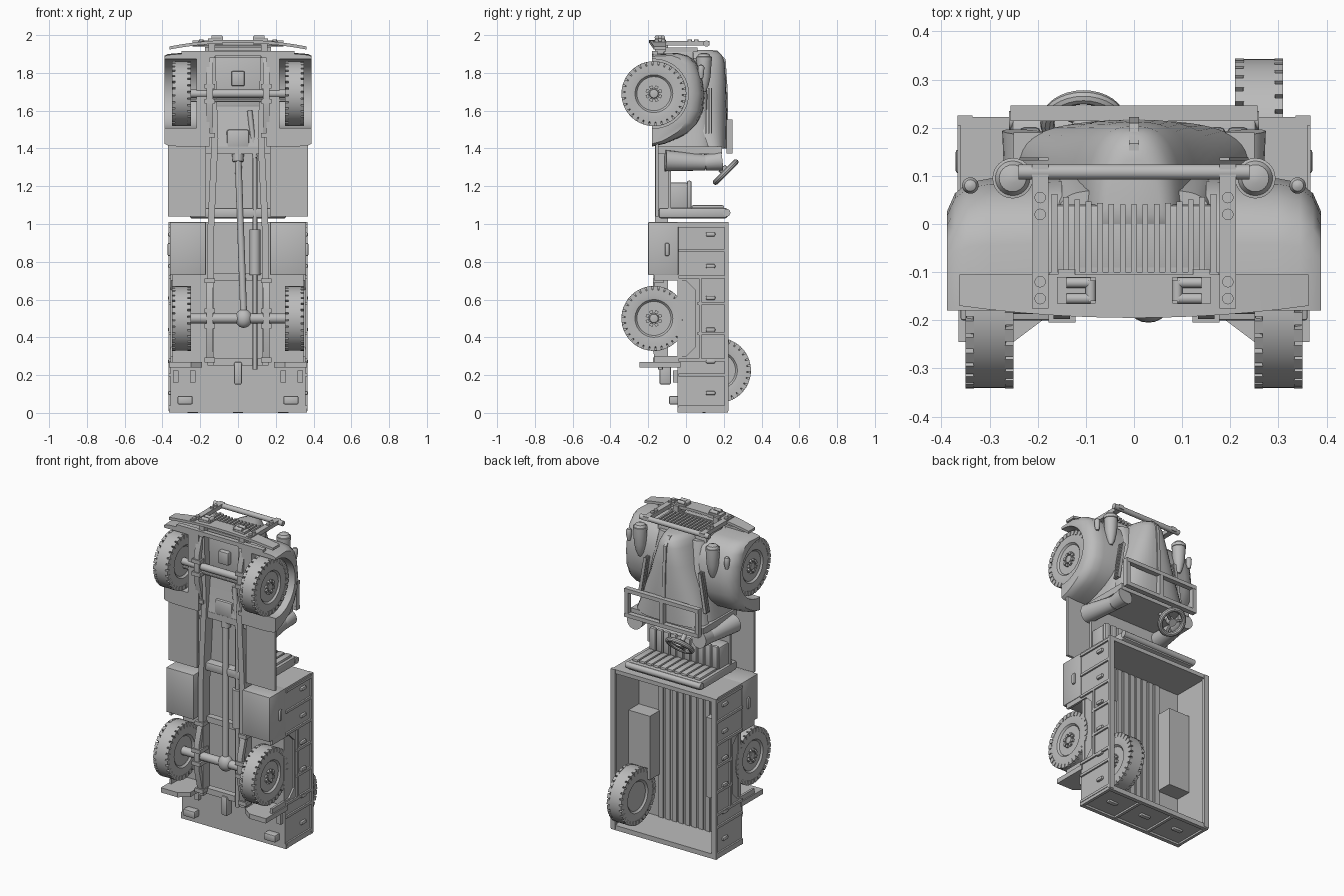
import bpy, bmesh, math
from mathutils import Vector, Matrix

cube = bpy.data.objects.get("Cube")
if cube:
    bpy.data.objects.remove(cube, do_unlink=True)

grey = bpy.data.materials.new("plain grey")
grey.use_nodes = True
COLOUR = (0.5, 0.5, 0.5, 1)
grey.diffuse_color = COLOUR
grey.node_tree.nodes["Principled BSDF"].inputs["Base Color"].default_value = COLOUR
parts = []
SIDES = ((1, "left"), (-1, "right"))


def finish(name, bm):
    bmesh.ops.recalc_face_normals(bm, faces=bm.faces[:])
    mesh = bpy.data.meshes.new(name)
    bm.to_mesh(mesh)
    bm.free()
    mesh.materials.append(grey)
    ob = bpy.data.objects.new(name, mesh)
    bpy.context.collection.objects.link(ob)
    parts.append(ob)
    return ob


def loft(name, rings):
    """Skin closed rings of equal length and cap both ends."""
    bm = bmesh.new()
    rows = [[bm.verts.new(p) for p in ring] for ring in rings]
    n = len(rows[0])
    for a, b in zip(rows, rows[1:]):
        for i in range(n):
            bm.faces.new((a[i], a[(i + 1) % n], b[(i + 1) % n], b[i]))
    bm.faces.new(rows[0])
    bm.faces.new(rows[-1])
    return finish(name, bm)


def box(name, xs, ys, zs, bevel=0):
    bm = bmesh.new()
    bmesh.ops.create_cube(bm, size=1)
    for v in bm.verts:
        v.co = [(r[0] + r[1]) / 2 + c * abs(r[1] - r[0]) for c, r in zip(v.co, (xs, ys, zs))]
    if bevel:
        bmesh.ops.bevel(bm, geom=bm.edges[:], offset=bevel, segments=2, affect='EDGES', profile=0.5)
    return finish(name, bm)


def prism(name, zy, x0, x1):
    return loft(name, [[(x, y, z) for z, y in zy] for x in (x0, x1)])


def beam(name, path, w, h):
    corners = ((-w, -h), (w, -h), (w, h), (-w, h))
    return loft(name, [[(x + a / 2, y + b / 2, z) for a, b in corners] for x, y, z in path])


def rod(name, p0, p1, r0, r1=None, seg=20):
    p0, p1 = Vector(p0), Vector(p1)
    d = p1 - p0
    bm = bmesh.new()
    m = Matrix.Translation((p0 + p1) / 2) @ d.to_track_quat('Z', 'Y').to_matrix().to_4x4()
    bmesh.ops.create_cone(bm, cap_ends=True, segments=seg, radius1=r0,
                          radius2=r0 if r1 is None else r1, depth=d.length, matrix=m)
    return finish(name, bm)


def ball(name, c, size):
    bm = bmesh.new()
    m = Matrix.Translation(c) @ Matrix.Diagonal((*size, 1))
    bmesh.ops.create_uvsphere(bm, u_segments=20, v_segments=12, radius=1, matrix=m)
    return finish(name, bm)


def circle(r, place, seg):
    turn = [2 * math.pi * i / seg for i in range(seg)]
    return [place(r * math.cos(t), r * math.sin(t)) for t in turn]


def lathe_x(name, profile, c, s):
    """Revolve (offset, radius) points about the x axis."""
    return loft(name, [circle(r, lambda a, b: (c[0] + s * o, c[1] + a, c[2] + b), 48) for o, r in profile])


def lathe_z(name, profile, x, y):
    """Revolve (height, radius) points about the z axis."""
    return loft(name, [circle(r, lambda a, b: (x + a, y + b, z), 24) for z, r in profile])


def studs(name, c, count, places, size):
    """Ring of blocks about the x axis; places are (x, radius, shift) per step."""
    bm = bmesh.new()
    for i in range(count):
        for x, r, shift in places:
            m = (Matrix.Translation(c) @ Matrix.Rotation(2 * math.pi * (i + shift) / count, 4, 'X')
                 @ Matrix.Translation((x, r, 0)) @ Matrix.Diagonal((*size, 1)))
            bmesh.ops.create_cube(bm, size=1, matrix=m)
    return finish(name, bm)


def wheel(name, c, s):
    lathe_x(name + "_tyre", [(-.036, .092), (-.046, .1), (-.049, .12), (-.048, .15), (-.034, .157), (-.033, .171),
                             (.033, .171), (.034, .157), (.048, .15), (.049, .12), (.046, .1), (.036, .092)], c, s)
    lathe_x(name + "_rim", [(-.015, .06), (-.04, .094), (.04, .094), (.034, .088), (.008, .08),
                            (.012, .052), (.03, .045), (.033, .026), (.045, .022), (.047, .012)], c, s)
    studs(name + "_tread", c, 30, [(k * .041, .158, k / 4) for k in (-1, 1)], (.018, .027, .027))
    studs(name + "_bolts", c, 8, [(s * .014, .066, 0), (s * .035, .036, .5)], (.024, .016, .018))


# Road wheels, fenders, lamps and everything mirrored
FRONT, REAR, AXLE = 1.69, .5, -.17
outline = [(1.9, -.18), (1.905, -.04), (1.89, .015), (1.85, .06), (1.78, .088), (1.69, .1), (1.6, .092),
           (1.53, .06), (1.48, .01), (1.45, -.05), (1.425, -.11), (1.41, -.18)]
side_panel = [(.02, .22), (1, .22), (1, -.04), (.73, -.04), (.73, -.17), (.7, -.17), (.7, 0), (.65, .05),
              (.35, .05), (.3, 0), (.3, -.17), (.25, -.17), (.25, -.045), (.02, -.045)]
for s, tag in SIDES:
    wheel(tag + "_front_wheel", (s * .3, AXLE, FRONT), s)
    wheel(tag + "_rear_wheel", (s * .3, AXLE, REAR), s)

    steps = ((.15, 1, 1), (.3, .98, 1), (.345, .95, .99), (.372, .87, .975), (.388, .74, .945))
    fender = loft(tag + "_front_fender", [[(s * x, -.18 + (y + .18) * ky, 1.67 + (z - 1.67) * kz)
                                           for z, y in outline] for x, ky, kz in steps])
    cutter = rod("arch_cutter", (s * .22, AXLE, FRONT), (s * .5, AXLE, FRONT), .183, seg=40)
    parts.remove(cutter)
    cutter.hide_render = True
    mod = fender.modifiers.new("arch", 'BOOLEAN')
    mod.operation, mod.object, mod.solver = 'DIFFERENCE', cutter, 'EXACT'
    bpy.context.view_layer.objects.active = fender
    bpy.ops.object.modifier_apply(modifier="arch")
    bpy.data.objects.remove(cutter, do_unlink=True)

    # Bullet lamps
    lathe_z(tag + "_headlamp", [(1.7, .01), (1.73, .024), (1.78, .035), (1.84, .039), (1.865, .039), (1.866, .042),
                                (1.885, .042), (1.886, .036), (1.9, .028), (1.906, .01)], s * .252, .095)
    lathe_z(tag + "_marker_lamp", [(1.77, .01), (1.8, .016), (1.83, .017), (1.84, .012), (1.844, .004)], s * .34, .08)

    # Running board and flared cowl pillar
    box(tag + "_running_board", (s * .17, s * .37), (-.162, -.145), (1.04, 1.45))
    rod(tag + "_cowl_pillar", (s * .255, -.11, 1.335), (s * .228, .1, 1.325), .056, .042)
    rod(tag + "_cowl_pillar_top", (s * .228, .1, 1.325), (s * .222, .19, 1.335), .042, .052)

    # Frame rail, springs and hangers
    beam(tag + "_frame_rail", [(s * .145, -.13, .25), (s * .145, -.13, .95), (s * .122, -.13, 1.45),
                               (s * .14, -.13, 1.97)], .035, .07)
    for end, mid in (("front", FRONT), ("rear", REAR)):
        beam(f"{tag}_{end}_spring", [(s * .15, -.15, mid - .22), (s * .15, -.185, mid - .08),
                                     (s * .15, -.185, mid + .08), (s * .15, -.15, mid + .2)], .035, .025)
        for dz in (-.22, -.04, .04, .2):
            box(f"{tag}_{end}_spring_clamp", (s * .122, s * .178),
                (-.205 if abs(dz) < .1 else -.175, -.12), (mid + dz - .012, mid + dz + .012))

    # Cargo bed side with ribs, loops, wheel box and flange
    prism(tag + "_bed_side", side_panel, s * .343, s * .357)
    box(tag + "_bed_flange", (s * .335, s * .367), (.205, .225), (.01, 1.01))
    for z in (.03, .2, .28, .42, .58, .72, .86, .99):
        box(tag + "_bed_rib", (s * .35, s * .367), (.06 if .3 < z < .7 else -.04, .215), (z - .008, z + .008))
    box(tag + "_bed_waist_rail", (s * .35, s * .367), (.068, .082), (.28, .72))
    for i in range(6):
        z = .105 + i * .168
        box(tag + "_bed_loop", (s * .35, s * .371), (.105, .155), (z - .011, z + .011), .007)
    box(tag + "_wheel_box", (s * .195, s * .346), (-.03, .08), (.3, .7 if s > 0 else .8))
    box(tag + "_tool_box", (s * .17, s * .36), (-.2, -.04), (.73, 1.01), .004)
    box(tag + "_tool_box_handle", (s * .355, s * .373), (-.112, -.088), (.83, .9), .008)
    loft(tag + "_mud_flap", [[(s * .19, -.03, z), (s * .365, -.03, z), (s * .365, -.245, z),
                              (s * .25, -.245, z), (s * .19, -.2, z)] for z in (.24, .27)])

    # Tail fittings
    for x in (.24, .33):
        box(tag + "_tail_bracket", (s * (x - .015), s * (x + .015)), (-.07, -.03), (.16, .225))
    box(tag + "_tail_hook", (s * .24, s * .32), (-.09, -.03), (.045, .09), .008)

    # Brush guard upright and front hook
    box(tag + "_guard_upright", (s * .178, s * .212), (-.175, .125), (1.945, 1.97))
    for y in (-.155, -.12, .02, .055):
        rod(tag + "_guard_bolt", (s * .195, y, 1.965), (s * .195, y, 1.978), .012, seg=12)
    box(tag + "_hook_plate", (s * .08, s * .16), (-.165, -.11), (1.95, 1.982))
    for y in (-.155, -.122):
        rod(tag + "_front_hook", (s * .09, y, 1.988), (s * .14, y, 1.988), .011, seg=12)
    rod(tag + "_hook_bend", (s * .09, -.16, 1.988), (s * .09, -.117, 1.988), .011, seg=12)

# Bumper with a bowed face
bumper = []
for i in range(13):
    u = i / 6 - 1
    z, low = 1.975 - .035 * u * u, -.195 + .025 * u * u
    bumper.append([(.362 * u, low, z - .016), (.362 * u, -.105, z - .016), (.362 * u, -.105, z), (.362 * u, low, z)])
loft("front_bumper", bumper)
box("front_valance", (-.3, .3), (-.18, -.15), (1.89, 1.915))
rod("guard_top_tube", (-.24, .108, 1.955), (.24, .108, 1.955), .016)

# Radiator shell and grille bars
box("radiator_shell", (-.17, .17), (-.12, .04), (1.62, 1.915), .01)
for i in range(15):
    u = (i - 7) / 7
    box("grille_bar", (.165 * u - .006, .165 * u + .006), (-.105, .04 + .022 * u * u), (1.91, 1.935))
box("grille_sill", (-.175, .175), (-.112, -.1), (1.91, 1.938))


# Hood: arched sections widening towards the cowl
def arch(z, w, low, top, e):
    ring = []
    for i in range(25):
        t = math.pi * i / 24
        c = math.cos(t)
        ring.append((math.copysign(w * abs(c) ** e, c), low + (top - low) * max(math.sin(t), 0) ** e, z))
    return ring


loft("hood", [arch(*a) for a in ((1.922, .055, .02, .135, 1), (1.915, .075, 0, .165, .95), (1.895, .092, -.02, .19, .85),
                                 (1.86, .105, -.02, .203, .75), (1.75, .137, 0, .212, .7),
                                 (1.58, .187, .06, .217, .7), (1.4, .24, .12, .215, .75))])
loft("hood_sides", [arch(*a) for a in ((1.88, .165, -.1, .07, .35), (1.72, .185, -.1, .12, .35),
                                       (1.4, .24, -.15, .147, .3))])
beam("hood_crest", [(0, .16, 1.918), (0, .203, 1.87), (0, .214, 1.7), (0, .217, 1.42)], .02, .014)
for s, tag in SIDES:
    for y in (.105, .12, .135):
        beam(tag + "_hood_louvre", [(s * .188, y, 1.72), (s * .228, y, 1.48)], .02, .007)

# Folded windscreen with two openings
for x in (-.245, 0, .245):
    box("windscreen_post", (x - .012, x + .012), (.215, .245), (1.375, 1.55))
for z in (1.385, 1.54):
    box("windscreen_rail", (-.257, .257), (.214, .246), (z - .012, z + .012))

# Cab: firewall, floor, seat with ribs
box("firewall", (-.25, .25), (-.15, .19), (1.37, 1.41))
box("cab_floor", (-.25, .25), (-.095, -.08), (1.03, 1.4))
box("seat_back", (-.255, .255), (-.145, .22), (1.03, 1.085), .012)
rod("seat_top_rail", (-.26, .215, 1.06), (.26, .215, 1.06), .02)
box("seat_base", (-.24, .24), (-.09, .01), (1.08, 1.22), .01)
for i in range(10):
    x = -.216 + i * .048
    box("seat_cushion_rib", (x - .021, x + .021), (.005, .03), (1.08, 1.23), .01)
    box("seat_back_rib", (x - .021, x + .021), (.03, .2), (1.08, 1.1), .008)

# Steering wheel and column
hub = Vector((-.105, .21, 1.275))
tilt = Vector((0, .7, -.7)).normalized()
bpy.ops.mesh.primitive_torus_add(major_radius=.075, minor_radius=.015, major_segments=32, minor_segments=10,
                                 location=hub, rotation=tilt.to_track_quat('Z', 'Y').to_euler())
ring = bpy.context.object
ring.name = "steering_wheel"
ring.data.materials.append(grey)
parts.append(ring)
right = Vector((1, 0, 0))
across = tilt.cross(right)
for k in range(3):
    a = math.pi / 2 + k * 2 * math.pi / 3
    rod("steering_spoke", hub, hub + .074 * (right * math.cos(a) + across * math.sin(a)), .009, seg=8)
rod("steering_hub", hub - tilt * .03, hub + tilt * .012, .024)
rod("steering_column", hub, hub - tilt * .17, .014)

# Cargo bed floor, ends and tailgate
box("bed_floor", (-.35, .35), (-.045, -.022), (.02, 1))
for i in range(9):
    x = (i - 4) * .046
    box("floor_slat", (x - .016, x + .016), (-.03, -.014), (.03, .99))
box("bed_front", (-.36, .36), (-.045, .222), (.985, 1.01))
box("tailgate", (-.36, .36), (-.045, .222), (.014, .032))
for y in (-.032, .21):
    box("tailgate_rail", (-.365, .365), (y - .012, y + .012), (.002, .03))
for x in (-.355, -.12, .12, .355):
    box("tailgate_rib", (x - .009, x + .009), (-.04, .22), (.003, .03))
for x in (-.24, 0, .24):
    box("tailgate_loop", (x - .035, x + .035), (.08, .11), (0, .02), .009)
wheel("spare_wheel", (.26, .172, .225), 1)

# Axles, driveline, exhaust and cross members
rod("front_axle", (-.28, -.165, FRONT), (.28, -.165, FRONT), .022)
rod("track_rod", (-.26, -.165, 1.655), (.26, -.165, 1.655), .01, seg=10)
rod("rear_axle", (-.28, -.165, REAR), (.28, -.165, REAR), .026)
ball("differential", (.03, -.165, REAR), (.045, .04, .05))
rod("rear_driveshaft", (.03, -.165, .52), (0, -.12, 1.36), .018)
rod("transmission_tail", (0, -.12, 1.33), (0, -.11, 1.41), .028, .035)
box("gearbox", (-.06, .06), (-.15, -.05), (1.4, 1.5), .012)
box("engine_block", (-.1, .1), (-.1, .02), (1.42, 1.88))
box("oil_pan", (-.035, .035), (-.15, -.09), (1.73, 1.81), .008)
rod("tail_pipe", (.09, -.135, .23), (.09, -.135, 1.35), .012, seg=12)
rod("exhaust_downpipe", (.09, -.135, 1.35), (.062, -.125, 1.6), .014, seg=12)
rod("silencer", (.09, -.135, .73), (.09, -.135, .97), .028)
for z in (.27, .72, 1.06, 1.9):
    box("cross_member", (-.15, .15), (-.13, -.09), (z - .018, z + .018))
box("tow_hitch", (-.02, .02), (-.14, -.08), (.15, .27), .008)

# Smooth shading with sharp edges kept
bpy.ops.object.select_all(action='DESELECT')
for ob in parts:
    ob.select_set(True)
bpy.context.view_layer.objects.active = parts[0]
bpy.ops.object.shade_smooth_by_angle(angle=math.radians(32))
